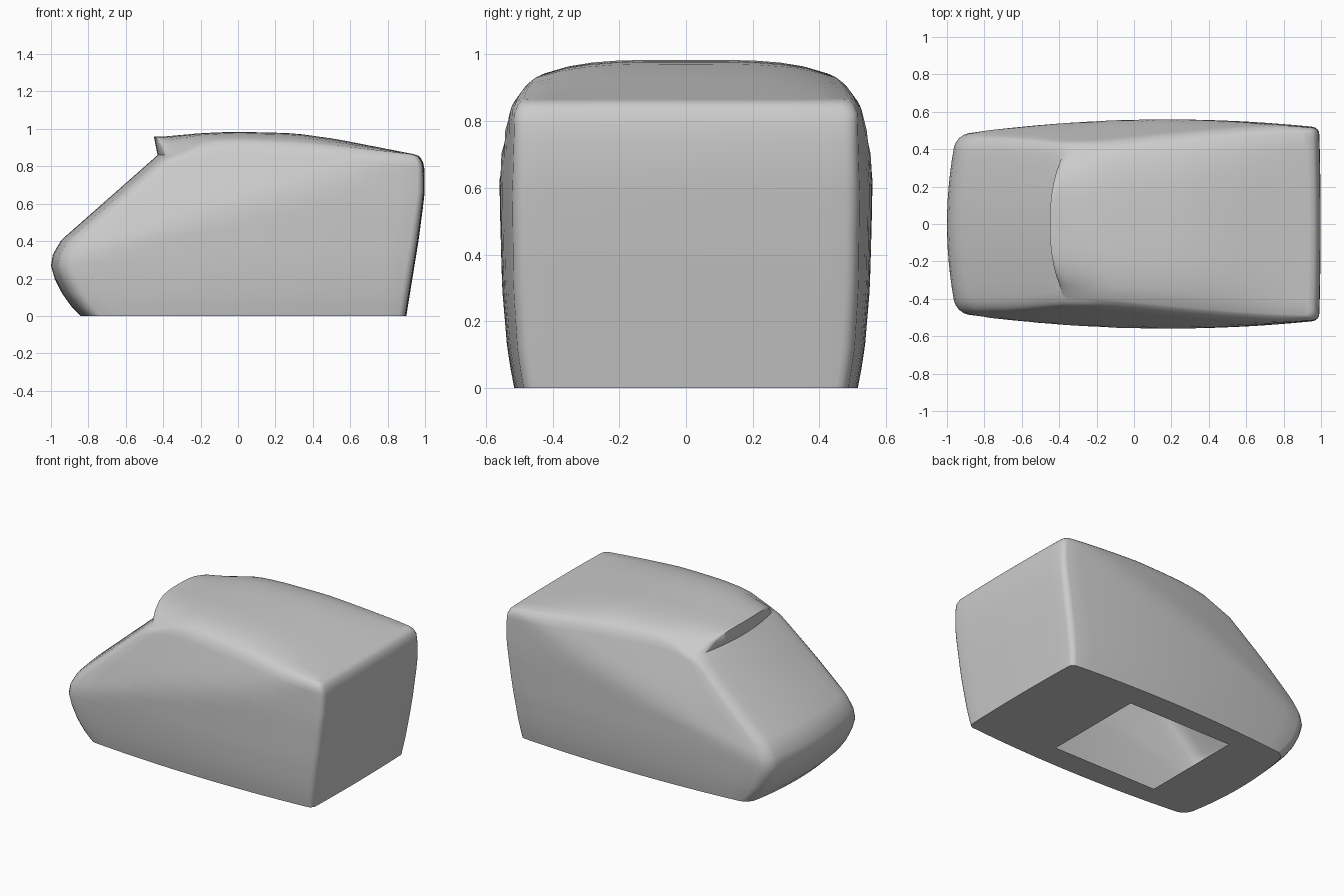
import bpy, bmesh, math

cube = bpy.data.objects.get("Cube")
if cube:
    bpy.data.objects.remove(cube)


def table(points, t):
    """Piecewise linear lookup."""
    if t <= points[0][0]:
        return points[0][1]
    for (a, p), (b, q) in zip(points, points[1:]):
        if t <= b:
            return p + (q - p) * (t - a) / (b - a)
    return points[-1][1]


# Profiles: nose and windshield, tail, roof rail height, roof crown, side bulge
TOP = 0.865
NOSE = [(0, -.84), (.05, -.89), (.12, -.94), (.2, -.98), (.27, -1), (.33, -.99),
        (.4, -.95), (.43, -.92), (TOP, -.43)]
TAIL = [(0, .9), (.4, .965), (.65, .998), (.78, .998), (.83, .988), (.855, .97), (TOP, .94)]
RAIL = [(0, .86), (.035, .87), (.165, .94), (.3, .945), (.56, .93), (.7, .91), (1, TOP)]
CROWN = [(0, .1), (.035, .09), (.165, .037), (.31, .04), (.5, .045), (.7, .035), (1, 0)]
BULGE = [(0, .92), (.1, .955), (.3, .985), (.6, 1), (.8, .99), (1, .98)]
LEVELS = [0, .05, .12, .2, .27, .33, .37, .4, .43, .5, .58, .66, .74, .79, .82, .845, .857, TOP]

# Half outline of a slice: a runs nose to tail, s runs centre to side
FRONT, BACK, RA = .86, .93, .035
across = [i / 6 for i in range(7)]
arc = [math.radians(d) for d in (22.5, 45, 67.5, 90)]
half = [(0, FRONT * t) for t in across]
half += [(RA * (1 - math.cos(d)), FRONT + (1 - FRONT) * math.sin(d)) for d in arc]
half += [(RA + (.98 - RA) * i / 16, 1) for i in range(1, 17)]
half += [(1 - .02 * (1 - math.sin(d)), BACK + (1 - BACK) * math.cos(d)) for d in arc]
half += [(1, BACK * t) for t in reversed(across[:-1])]
first, last = 6, len(half) - 7


def shell_point(a, s, level):
    v = level / TOP
    z = v * table(RAIL, a)
    x0 = table(NOSE, level) + .05 * s * s
    x1 = table(TAIL, level) - .008 * s * s
    x = x0 + (x1 - x0) * a
    width = .56 - .055 * ((x - .15) / .95) ** 2
    belt = .45 + (x + .43) * .31
    width = width * table(BULGE, z) - .28 * max(0, z - belt)
    width -= .03 * max(0, (v - .94) / .06) ** 2
    return x, s * width, z


bm = bmesh.new()


def quads(rows, closed):
    n = len(rows[0])
    for r, q in zip(rows, rows[1:]):
        for i in range(n if closed else n - 1):
            j = (i + 1) % n
            bm.faces.new((r[i], r[j], q[j], q[i]))


# Body walls, with the underside drawn in to a rectangular opening
ring = half + [(a, -s) for a, s in reversed(half[1:-1])]
walls = [[shell_point(a, s, h) for a, s in ring] for h in LEVELS]
opening = [(min(max(x, -.45), .32), min(max(y, -.35), .35), 0) for x, y, z in walls[0]]
quads([[bm.verts.new(p) for p in row] for row in [opening] + walls], True)

# Crowned roof; its first row stands above the windshield as a lip
spread = [-t for t in reversed(across[1:])] + across
roof = []
for a, s in half[first:last + 1]:
    row = []
    for t in spread:
        x, y, z = shell_point(a, s * t, TOP)
        lip = max(0, 1 - a / .05) * .02 * (1 - t ** 4)
        row.append((x - lip, y, z + table(CROWN, a) * (1 - t ** 4)))
    roof.append(row)
lip_base = [shell_point(0, FRONT * t, TOP) for t in spread]
quads([[bm.verts.new(p) for p in row] for row in [lip_base] + roof], False)

bmesh.ops.remove_doubles(bm, verts=bm.verts, dist=.0008)
bmesh.ops.dissolve_degenerate(bm, edges=bm.edges, dist=.0005)
bmesh.ops.recalc_face_normals(bm, faces=bm.faces)

mesh = bpy.data.meshes.new("body_shell")
bm.to_mesh(mesh)
bm.free()
body = bpy.data.objects.new("body_shell", mesh)
bpy.context.collection.objects.link(body)

# Plain grey finish
grey = bpy.data.materials.new("plain_grey")
grey.use_nodes = True
colour = (.6, .6, .6, 1)
grey.diffuse_color = colour
grey.node_tree.nodes["Principled BSDF"].inputs["Base Color"].default_value = colour
mesh.materials.append(grey)

bpy.ops.object.select_all(action="DESELECT")
body.select_set(True)
bpy.context.view_layer.objects.active = body
bpy.ops.object.shade_smooth_by_angle(angle=math.radians(35))
